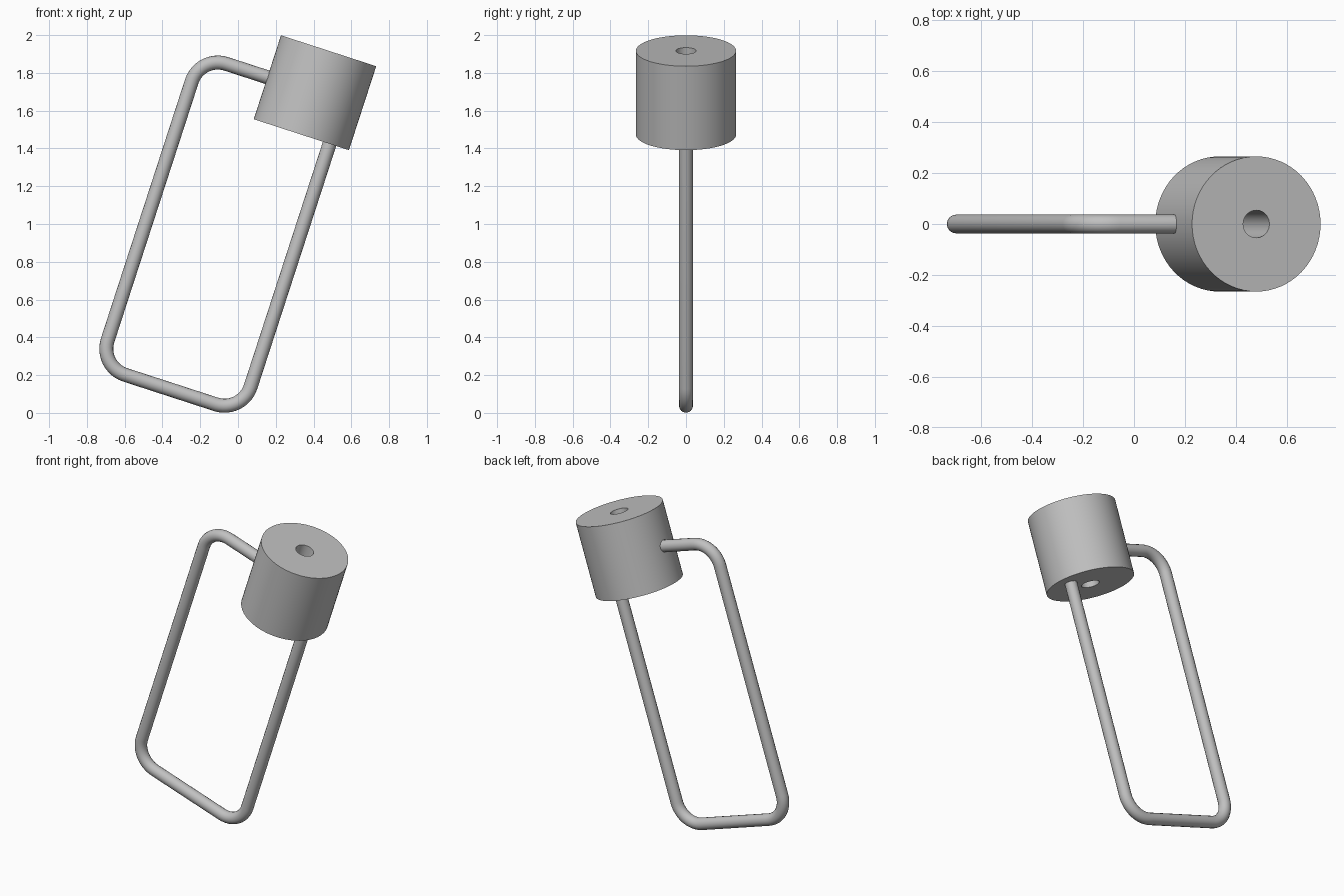
import bpy, bmesh, math
from mathutils import Matrix, Vector

if "Cube" in bpy.data.objects:
    bpy.data.objects.remove(bpy.data.objects["Cube"])

# Shared tilted frame, centred on the drum
FRAME = Matrix.Translation((0.4075, 0, 1.695)) @ Matrix.Rotation(math.radians(18), 4, 'Y')

grey = bpy.data.materials.new("plain_grey")
grey.use_nodes = True
colour = (0.53, 0.53, 0.53, 1)
grey.diffuse_color = colour
grey.node_tree.nodes["Principled BSDF"].inputs["Base Color"].default_value = colour


def finish(obj):
    """Place, colour and smooth an object."""
    obj.matrix_world = FRAME
    obj.data.materials.append(grey)
    bpy.ops.object.select_all(action='DESELECT')
    obj.select_set(True)
    bpy.context.view_layer.objects.active = obj
    if obj.type == 'CURVE':
        bpy.ops.object.convert(target='MESH')
    bpy.ops.object.shade_smooth_by_angle(angle=math.radians(35))


def add(name, data):
    obj = bpy.data.objects.new(name, data)
    bpy.context.collection.objects.link(obj)
    return obj


# Drum: rectangular section spun around its axis, leaving the centre bore open
def make_drum(outer, bore, half, sides):
    bm = bmesh.new()
    section = [bm.verts.new((r, 0, z)) for r, z in
               ((bore, -half), (outer, -half), (outer, half), (bore, half))]
    edges = [bm.edges.new((section[i], section[(i + 1) % 4])) for i in range(4)]
    bmesh.ops.spin(bm, geom=section + edges, cent=(0, 0, 0), axis=(0, 0, 1),
                   angle=math.tau, steps=sides, use_duplicate=False)
    bmesh.ops.remove_doubles(bm, verts=bm.verts, dist=0.0001)
    bmesh.ops.recalc_face_normals(bm, faces=bm.faces)
    mesh = bpy.data.meshes.new("drum")
    bm.to_mesh(mesh)
    bm.free()
    return add("drum", mesh)


# Handle: round rod following a path with rounded corners
def rounded_path(corners, radius, steps=12):
    path = [corners[0]]
    for before, here, after in zip(corners, corners[1:], corners[2:]):
        a, b = (before - here).normalized(), (after - here).normalized()
        centre = here + (a + b) * radius
        for i in range(steps + 1):
            t = i / steps * math.pi / 2
            path.append(centre - b * radius * math.cos(t) - a * radius * math.sin(t))
    return path + [corners[-1]]


def make_handle(corners, bend, thickness):
    curve = bpy.data.curves.new("handle", 'CURVE')
    curve.dimensions = '3D'
    curve.bevel_depth = thickness
    curve.bevel_resolution = 6
    curve.use_fill_caps = True
    path = rounded_path(corners, bend)
    spline = curve.splines.new('POLY')
    spline.points.add(len(path) - 1)
    for point, co in zip(spline.points, path):
        point.co = (*co, 1)
    return add("handle", curve)


left, right, bottom = -0.639, 0.157, -1.731
corners = [Vector((x, 0, z)) for x, z in
           ((-0.25, 0), (left, 0), (left, bottom), (right, bottom), (right, -0.22))]

finish(make_drum(0.265, 0.054, 0.2335, 64))
finish(make_handle(corners, 0.145, 0.037))
